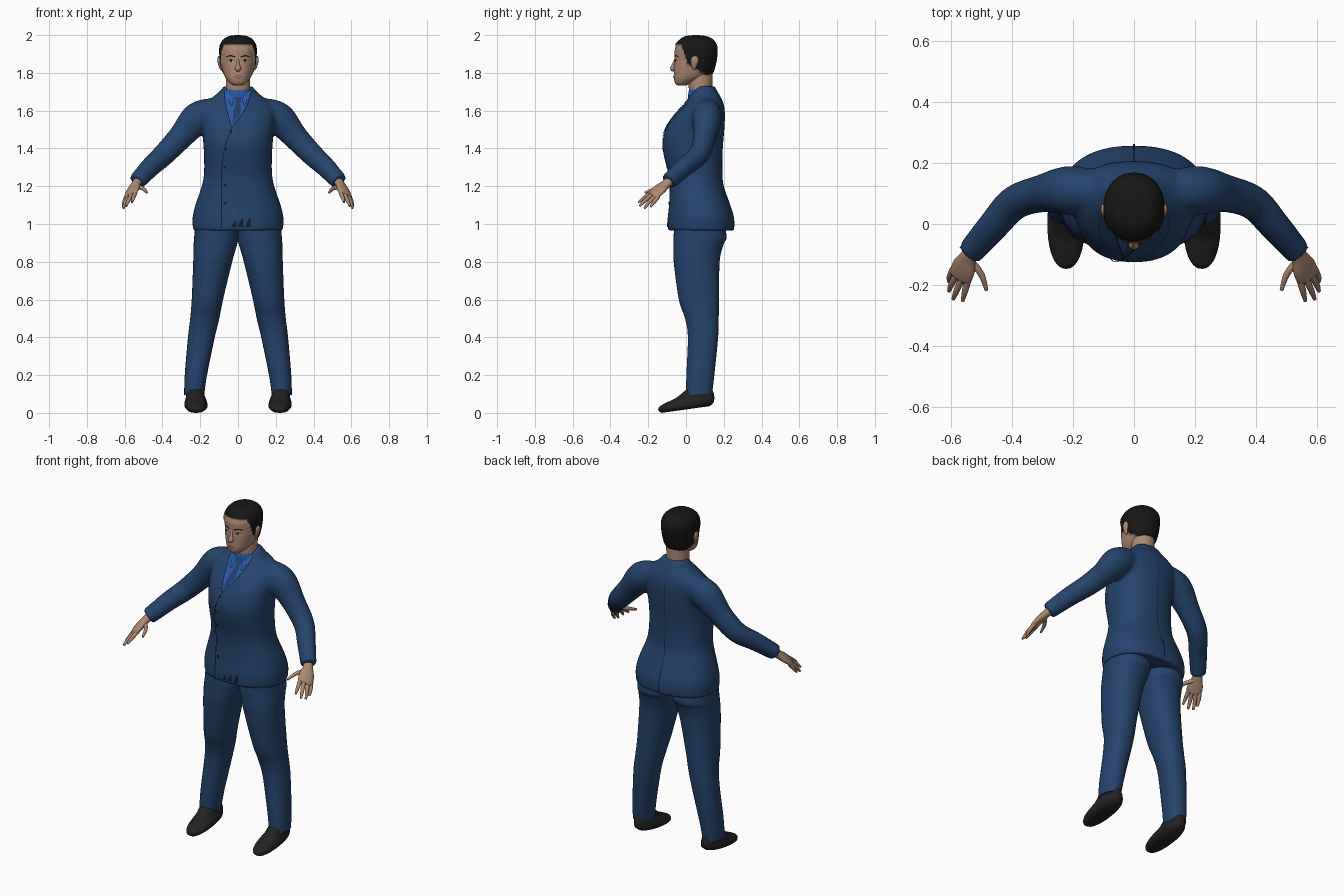
import bpy, bmesh, math
from mathutils import Vector
from mathutils.bvhtree import BVHTree

cube = bpy.data.objects.get("Cube")
if cube:
    bpy.data.objects.remove(cube, do_unlink=True)


def material(name, rgb):
    m = bpy.data.materials.new(name)
    m.use_nodes = True
    m.diffuse_color = (*rgb, 1)
    bsdf = m.node_tree.nodes["Principled BSDF"]
    bsdf.inputs["Base Color"].default_value = (*rgb, 1)
    bsdf.inputs["Roughness"].default_value = 0.8
    return m


SUIT = material("navy suit cloth", (0.018, 0.057, 0.15))
SEAM = material("dark navy seam", (0.005, 0.012, 0.035))
SHIRT = material("blue shirt", (0.022, 0.1, 0.37))
TIE = material("dark blue tie", (0.015, 0.045, 0.14))
SKIN = material("skin", (0.42, 0.25, 0.165))
HAIR = material("black hair", (0.008, 0.008, 0.008))
SHOE = material("black leather", (0.016, 0.016, 0.016))
LIP = material("lips", (0.27, 0.13, 0.09))
EYE = material("eye white", (0.5, 0.45, 0.4))


def smooth_rows(rows, steps):
    """Catmull-Rom interpolation of number tuples."""
    out = []
    for i in range(len(rows) - 1):
        p = [rows[max(i - 1, 0)], rows[i], rows[i + 1], rows[min(i + 2, len(rows) - 1)]]
        for k in range(steps):
            t = k / steps
            out.append([b + 0.5 * t * (c - a + t * (2*a - 5*b + 4*c - d + t * (3*(b - c) + d - a)))
                        for a, b, c, d in zip(*p)])
    return out + [list(rows[-1])]


def ring(centre, u, v, n, power=2):
    pts = []
    for i in range(n):
        a = math.tau * i / n
        c, s = math.cos(a), math.sin(a)
        pts.append(centre + u * math.copysign(abs(c) ** (2 / power), c)
                   + v * math.copysign(abs(s) ** (2 / power), s))
    return pts


def slices(rows, n=40, steps=5, power=2):
    """Horizontal rings from (z, centre x, half width, front y, back y)."""
    return [ring(Vector((cx, (f + b) / 2, z)), Vector((w, 0, 0)), Vector((0, (b - f) / 2, 0)), n, power)
            for z, cx, w, f, b in smooth_rows(rows, steps)]


def limb(rows, side=(0, 1, 0), n=20, steps=5):
    """Rings across a path from (x, y, z, radius along side, other radius)."""
    rows = smooth_rows(rows, steps)
    pts = [Vector(r[:3]) for r in rows]
    rings = []
    for i, r in enumerate(rows):
        d = (pts[min(i + 1, len(pts) - 1)] - pts[max(i - 1, 0)]).normalized()
        u = Vector(side)
        u = (u - d * u.dot(d)).normalized()
        rings.append(ring(pts[i], u * r[3], d.cross(u) * r[4], n))
    return rings


def finish(name, bm, mat, recalc=True):
    if recalc:
        bmesh.ops.recalc_face_normals(bm, faces=bm.faces)
    me = bpy.data.meshes.new(name)
    bm.to_mesh(me)
    bm.free()
    me.materials.append(mat)
    ob = bpy.data.objects.new(name, me)
    bpy.context.collection.objects.link(ob)
    bpy.ops.object.select_all(action="DESELECT")
    ob.select_set(True)
    bpy.context.view_layer.objects.active = ob
    bpy.ops.object.shade_smooth_by_angle(angle=math.radians(50))
    return ob


def skin(name, tubes, mat):
    """One object from one or more closed tubes of rings."""
    bm = bmesh.new()
    for rings in tubes:
        vs = [[bm.verts.new(p) for p in r] for r in rings]
        for a, b in zip(vs, vs[1:]):
            for i in range(len(a)):
                j = (i + 1) % len(a)
                bm.faces.new((a[i], a[j], b[j], b[i]))
        bm.faces.new(vs[0][::-1])
        bm.faces.new(vs[-1])
    return finish(name, bm, mat)


def surface(ob):
    return BVHTree.FromObject(ob, bpy.context.evaluated_depsgraph_get())


def patch(name, left, right, mat, tree, lift=0.004, face=-1, across=4, steps=5):
    """Thin plate between two (x, z) outlines, laid on a surface from the front or back."""
    bm = bmesh.new()
    grid = []
    for a, b in zip(smooth_rows(left, steps), smooth_rows(right, steps)):
        row = []
        for k in range(across + 1):
            x, z = (p + (q - p) * k / across for p, q in zip(a, b))
            hit = tree.ray_cast(Vector((x, face * 2, z)), Vector((0, -face, 0)))[0]
            hit = hit or tree.find_nearest(Vector((x, 0, z)))[0]
            row.append(bm.verts.new(hit + Vector((0, face * lift, 0))))
        grid.append(row)
    for a, b in zip(grid, grid[1:]):
        for i in range(across):
            bm.faces.new((a[i], a[i + 1], b[i + 1], b[i]))
    bm.normal_update()
    if sum(f.normal.y for f in bm.faces) * face < 0:
        bmesh.ops.reverse_faces(bm, faces=bm.faces)
    return finish(name, bm, mat, recalc=False)


def seam(name, path, tree, width=0.005, face=-1, lift=0.006):
    half = width / 2
    return patch(name, [(x - half, z) for x, z in path], [(x + half, z) for x, z in path],
                 SEAM, tree, lift, face, 1)


# Jacket: torso and sleeves fused into one cloth surface
torso = slices([(.965, 0, .238, -.097, .255), (1.03, 0, .241, -.097, .255), (1.1, 0, .226, -.09, .235),
                (1.2, 0, .192, -.087, .2), (1.27, 0, .18, -.095, .193), (1.36, 0, .18, -.117, .193),
                (1.43, 0, .184, -.125, .197), (1.5, 0, .19, -.108, .203), (1.57, 0, .2, -.065, .206),
                (1.62, 0, .19, -.02, .203), (1.66, 0, .15, .012, .19), (1.695, 0, .105, .03, .17),
                (1.73, 0, .075, .055, .152)], n=48, power=2.3)
sleeves = [limb([(s * .13, .11, 1.6, .07, .07), (s * .215, .11, 1.56, .08, .085),
                 (s * .3, .1, 1.465, .062, .068), (s * .39, .07, 1.37, .056, .06),
                 (s * .46, -.005, 1.305, .05, .054), (s * .535, -.092, 1.225, .043, .046)])
           for s in (1, -1)]
jacket = skin("jacket", [torso] + sleeves, SUIT)
fuse = jacket.modifiers.new("fuse", "REMESH")
fuse.mode = "VOXEL"
fuse.voxel_size = 0.011
fuse.use_smooth_shade = True
relax = jacket.modifiers.new("relax", "SMOOTH")
relax.iterations = 4
cloth = surface(jacket)

# Neck, shirt, tie and lapels
skin("neck", [slices([(1.64, 0, .06, .04, .14), (1.7, 0, .064, .018, .14),
                      (1.75, 0, .064, .014, .14), (1.81, 0, .064, .02, .14)])], SKIN)
skin("shirt_collar_band", [slices([(1.66, 0, .08, .012, .15), (1.69, 0, .073, .012, .148),
                                   (1.712, 0, .068, .017, .146)])], SHIRT)
patch("shirt_front", [(-.07, 1.705), (-.062, 1.62), (-.034, 1.525)],
      [(.07, 1.705), (.04, 1.62), (-.024, 1.525)], SHIRT, cloth, .003, across=10)
patch("tie", [(-.018, 1.672), (-.012, 1.645), (-.024, 1.59), (-.03, 1.53)],
      [(.018, 1.672), (.012, 1.645), (.014, 1.59), (-.026, 1.53)], TIE, cloth, .006)
for s, side in ((1, "left"), (-1, "right")):
    inner = [(s * .073, 1.705), (s * .054 - .009, 1.62), (-.03 + s * .004, 1.515)]
    patch(side + "_lapel", inner, [(s * .1, 1.69), (s * .112, 1.6), (-.03 + s * .012, 1.46)],
          SUIT, cloth, .006)
    seam(side + "_lapel_edge", inner, cloth, lift=.008)
    seam(side + "_collar_point", [(s * .02, 1.67), (s * .034, 1.625), (s * .05, 1.66)], cloth, .004)

# Jacket closing edge, buttons, hem folds and back vent
seam("front_closing_edge", [(-.03, 1.515), (-.065, 1.42), (-.085, 1.3), (-.088, 1.1), (-.088, .98)], cloth)
for i in range(5):
    x, z = (-.038, -.064, -.07, -.07, -.07)[i], 1.49 - i * .095
    patch(f"button_{i + 1}", [(x - .007, z + .007), (x - .007, z - .007)],
          [(x + .007, z + .007), (x + .007, z - .007)], SEAM, cloth, .007, steps=2)
for i, (x, h) in enumerate(((-.02, .03), (.015, .045), (.055, .05))):
    patch(f"hem_fold_{i + 1}", [(x - .016, .985), (x + .004, .985 + h)],
          [(x + .012, .985), (x + .012, .985 + h)], SEAM, cloth, .004)
seam("back_vent", [(0, 1.1), (0, .98)], cloth, .006, 1)
seam("back_seam", [(0, 1.68), (0, 1.1)], cloth, .003, 1, .003)

# Head, with the hair raised from the scalp by a hairline rule
head = skin("head", [slices([(1.732, 0, .022, -.042, -.005), (1.745, 0, .042, -.057, .03),
                             (1.77, 0, .064, -.064, .09), (1.8, 0, .078, -.064, .135),
                             (1.84, 0, .087, -.063, .15), (1.88, 0, .091, -.06, .158),
                             (1.92, 0, .093, -.06, .161), (1.95, 0, .088, -.049, .155),
                             (1.975, 0, .07, -.025, .135), (1.988, 0, .045, .0, .105),
                             (1.993, 0, .012, .04, .065)], n=72, steps=7, power=2.15)], SKIN)
head.data.materials.append(HAIR)


def hairline(y):
    if y < -.02:
        return 1.945
    if y < .01:
        return 1.945 - (y + .02) * 2.9
    return 1.85 - (y - .01) * .62


raised = set()
normals = [v.normal.copy() for v in head.data.vertices]
for p in head.data.polygons:
    if p.center.z > hairline(p.center.y):
        p.material_index = 1
        raised.update(p.vertices)
for i in raised:
    head.data.vertices[i].co += normals[i] * .007
face = surface(head)

# Facial features
skin("nose", [limb([(0, -.053, 1.875, .006, .006), (0, -.064, 1.845, .009, .01),
                    (0, -.07, 1.822, .017, .014), (0, -.064, 1.811, .01, .006)], (1, 0, 0))], SKIN)
patch("upper_lip", [(-.026, 1.783), (0, 1.79), (.026, 1.783)],
      [(-.026, 1.781), (0, 1.78), (.026, 1.781)], LIP, face, .003)
patch("lower_lip", [(-.024, 1.78), (0, 1.778), (.024, 1.78)],
      [(-.024, 1.778), (0, 1.768), (.024, 1.778)], LIP, face, .004)
for s, side in ((1, "left"), (-1, "right")):
    patch(side + "_eye", [(s * .02, 1.863), (s * .036, 1.87), (s * .054, 1.864)],
          [(s * .02, 1.861), (s * .036, 1.857), (s * .054, 1.862)], EYE, face, .002)
    patch(side + "_iris", [(s * .031, 1.87), (s * .031, 1.858)],
          [(s * .042, 1.87), (s * .042, 1.858)], HAIR, face, .003)
    patch(side + "_lash_line", [(s * .018, 1.865), (s * .036, 1.873), (s * .056, 1.865)],
          [(s * .018, 1.862), (s * .036, 1.869), (s * .056, 1.863)], HAIR, face, .004)
    patch(side + "_eyebrow", [(s * .014, 1.887), (s * .04, 1.895), (s * .064, 1.885)],
          [(s * .014, 1.88), (s * .04, 1.887), (s * .064, 1.882)], HAIR, face, .003)
    skin(side + "_ear", [limb([(s * .088, .045, 1.818, .006, .005), (s * .094, .043, 1.835, .013, .008),
                               (s * .1, .046, 1.865, .021, .009), (s * .1, .048, 1.884, .014, .007),
                               (s * .098, .048, 1.889, .003, .003)])], SKIN)

    # Hand: flat palm, four spread fingers and a thumb
    palm = limb([(s * .52, -.075, 1.24, .027, .024), (s * .54, -.105, 1.212, .028, .022),
                 (s * .556, -.14, 1.183, .042, .02), (s * .568, -.17, 1.158, .042, .016),
                 (s * .572, -.181, 1.15, .034, .009)], (s * .7, .7, -.2))
    fingers = [((.543, -.18, 1.168), (.553, -.218, 1.142), (.561, -.252, 1.115)),
               ((.563, -.178, 1.157), (.58, -.216, 1.125), (.592, -.246, 1.095)),
               ((.579, -.164, 1.148), (.597, -.196, 1.115), (.606, -.22, 1.083)),
               ((.59, -.146, 1.147), (.602, -.168, 1.118), (.607, -.188, 1.09)),
               ((.535, -.12, 1.2), (.5, -.165, 1.186), (.483, -.217, 1.166))]
    tubes = [palm]
    for f in fingers:
        tubes.append(limb([(s * x, y, z, r, r) for (x, y, z), r in zip(f, (.012, .0105, .006))],
                          (1, 0, 0), 10, 4))
    skin(side + "_hand", tubes, SKIN)

    # Trouser leg and shoe
    skin(side + "_trouser_leg", [slices([
        (1.02, s * .112, .115, -.06, .2), (.93, s * .115, .117, -.066, .215), (.89, s * .12, .115, -.066, .198),
        (.8, s * .134, .103, -.065, .178), (.6, s * .162, .083, -.038, .175),
        (.5, s * .176, .077, -.005, .173), (.4, s * .194, .071, .01, .17),
        (.2, s * .223, .059, .002, .15), (.095, s * .232, .053, .0, .137)], power=2.2)], SUIT)
    shoe = skin(side + "_shoe", [slices([
        (0, s * .222, .045, -.128, .125), (.015, s * .222, .06, -.146, .145), (.035, s * .223, .06, -.14, .15),
        (.052, s * .224, .054, -.1, .149), (.07, s * .226, .048, -.05, .145),
        (.11, s * .23, .044, .008, .132)], power=2.2)], SHOE)
    for v in shoe.data.vertices:
        v.co.z = max(0, v.co.z + .14 * (v.co.y + .13))
